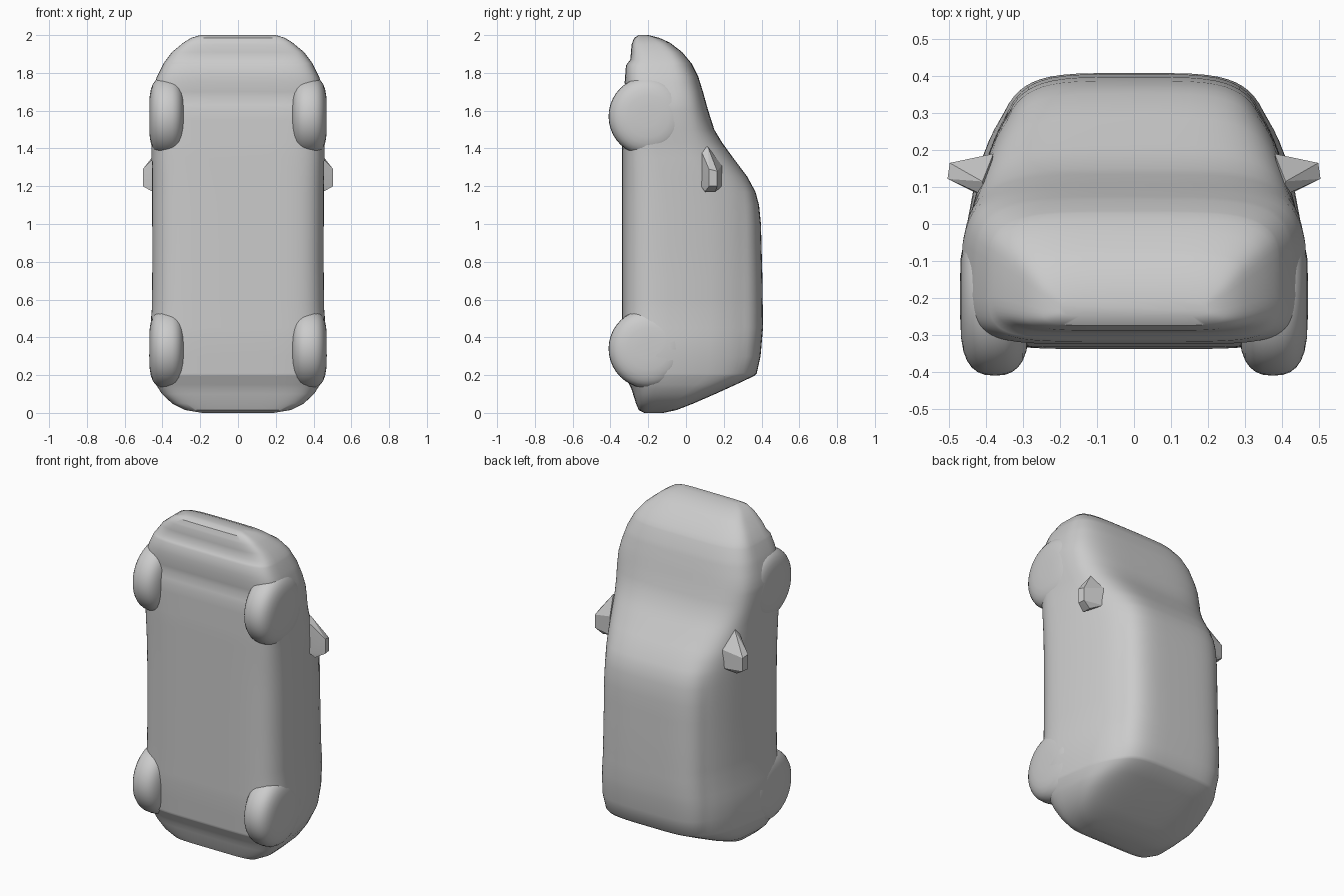
import bpy, bmesh, math

if "Cube" in bpy.data.objects:
    bpy.data.objects.remove(bpy.data.objects["Cube"])

grey = bpy.data.materials.new("plain grey")
grey.diffuse_color = (0.6, 0.6, 0.6, 1)
grey.use_nodes = True
grey.node_tree.nodes["Principled BSDF"].inputs["Base Color"].default_value = grey.diffuse_color


def interp(table, v):
    """Piecewise-linear lookup in a list of (key, value) pairs."""
    if v <= table[0][0]:
        return table[0][1]
    for (a, fa), (b, fb) in zip(table, table[1:]):
        if v <= b:
            return fa + (fb - fa) * (v - a) / (b - a)
    return table[-1][1]


def finish(name, bm, angle=35):
    bmesh.ops.recalc_face_normals(bm, faces=bm.faces)
    me = bpy.data.meshes.new(name)
    bm.to_mesh(me)
    bm.free()
    me.materials.append(grey)
    ob = bpy.data.objects.new(name, me)
    bpy.context.collection.objects.link(ob)
    bpy.ops.object.select_all(action='DESELECT')
    bpy.context.view_layer.objects.active = ob
    ob.select_set(True)
    bpy.ops.object.shade_smooth_by_angle(angle=math.radians(angle))
    return ob


def loft(bm, rings):
    """Skin closed rings of equal length and cap both ends."""
    vs = [[bm.verts.new(p) for p in r] for r in rings]
    n = len(vs[0])
    for a, b in zip(vs, vs[1:]):
        for i in range(n):
            j = (i + 1) % n
            bm.faces.new((a[i], a[j], b[j], b[i]))
    bm.faces.new(vs[0])
    bm.faces.new(vs[-1])


# Car body, nose up: half width, roof line and floor line along z
WIDTH = [(0, .19), (.015, .28), (.05, .35), (.1, .405), (.15, .438), (.2, .458),
         (.3, .474), (.4, .472), (.55, .46), (.8, .457), (1.4, .459), (1.55, .47),
         (1.63, .47), (1.7, .455), (1.78, .43), (1.85, .395), (1.91, .35),
         (1.96, .29), (1.985, .25), (2, .2)]
ROOF = [(0, -.12), (.015, -.05), (.05, .04), (.1, .155), (.15, .265), (.195, .36),
        (.21, .375), (.3, .395), (.45, .408), (.7, .405), (1, .397), (1.1, .387),
        (1.17, .368), (1.25, .325), (1.35, .25), (1.43, .192), (1.5, .15),
        (1.6, .118), (1.7, .09), (1.78, .065), (1.85, .03), (1.91, -.02),
        (1.96, -.085), (1.985, -.14), (2, -.2)]
FLOOR = [(0, -.22), (.015, -.25), (.05, -.265), (.13, -.29), (.2, -.325),
         (.4, -.338), (1.4, -.338), (1.6, -.333), (1.67, -.318), (1.75, -.325),
         (1.84, -.318), (1.87, -.295), (1.95, -.288), (1.985, -.275), (2, -.25)]
# Relative side width by height above the road: flared sill, tapering cabin
SIDE = [(-.42, .97), (-.33, .975), (-.2, 1), (-.05, .985), (.05, .95), (.1, .92),
        (.2, .855), (.3, .79), (.42, .79)]


def section(z, n=64):
    w, top, low = interp(WIDTH, z), interp(ROOF, z), interp(FLOOR, z)
    mid, half = (top + low) / 2, (top - low) / 2
    ring = []
    for i in range(n):
        a = 2 * math.pi * (i + .5) / n
        s, c = math.sin(a), math.cos(a)
        e = .45 if s > 0 else .35
        y = mid + half * math.copysign(abs(s) ** e, s)
        x = w * interp(SIDE, y) * math.copysign(abs(c) ** e, c)
        ring.append((x, y, z))
    return ring


stations = sorted({k for t in (WIDTH, ROOF, FLOOR) for k, _ in t}
                  | {.6, .9, 1.2, 1.3})
bm = bmesh.new()
loft(bm, [section(z) for z in stations])
finish("car_body", bm)


# Wheels: soft-edged discs bulging below the floor
def wheel(name, side, z):
    bm = bmesh.new()
    rings = []
    for k in range(15):
        a = math.pi * (k + .3) / 14.6
        x = .376 - .094 * math.copysign(abs(math.cos(a)) ** .8, math.cos(a))
        r = .21 * math.sin(a) ** .5
        rings.append([(side * x, -.2 + r * math.cos(t), z + r * math.sin(t))
                      for t in (2 * math.pi * i / 40 for i in range(40))])
    loft(bm, rings)
    finish(name, bm, 60)


# Door mirrors: small faceted wedges
MIRROR = [(.38, .19, 1.2), (.38, .19, 1.31), (.42, .08, 1.2), (.40, .075, 1.4),
          (.41, .115, 1.41), (.498, .165, 1.2), (.498, .165, 1.28),
          (.504, .122, 1.2), (.504, .122, 1.29), (.45, .1, 1.17), (.45, .155, 1.17)]


def mirror(name, side):
    bm = bmesh.new()
    for x, y, z in MIRROR:
        bm.verts.new((side * x, y, z))
    bmesh.ops.convex_hull(bm, input=bm.verts)
    finish(name, bm, 30)


for side, label in ((1, "right"), (-1, "left")):
    wheel("front_wheel_" + label, side, 1.57)
    wheel("rear_wheel_" + label, side, .34)
    mirror("door_mirror_" + label, side)
